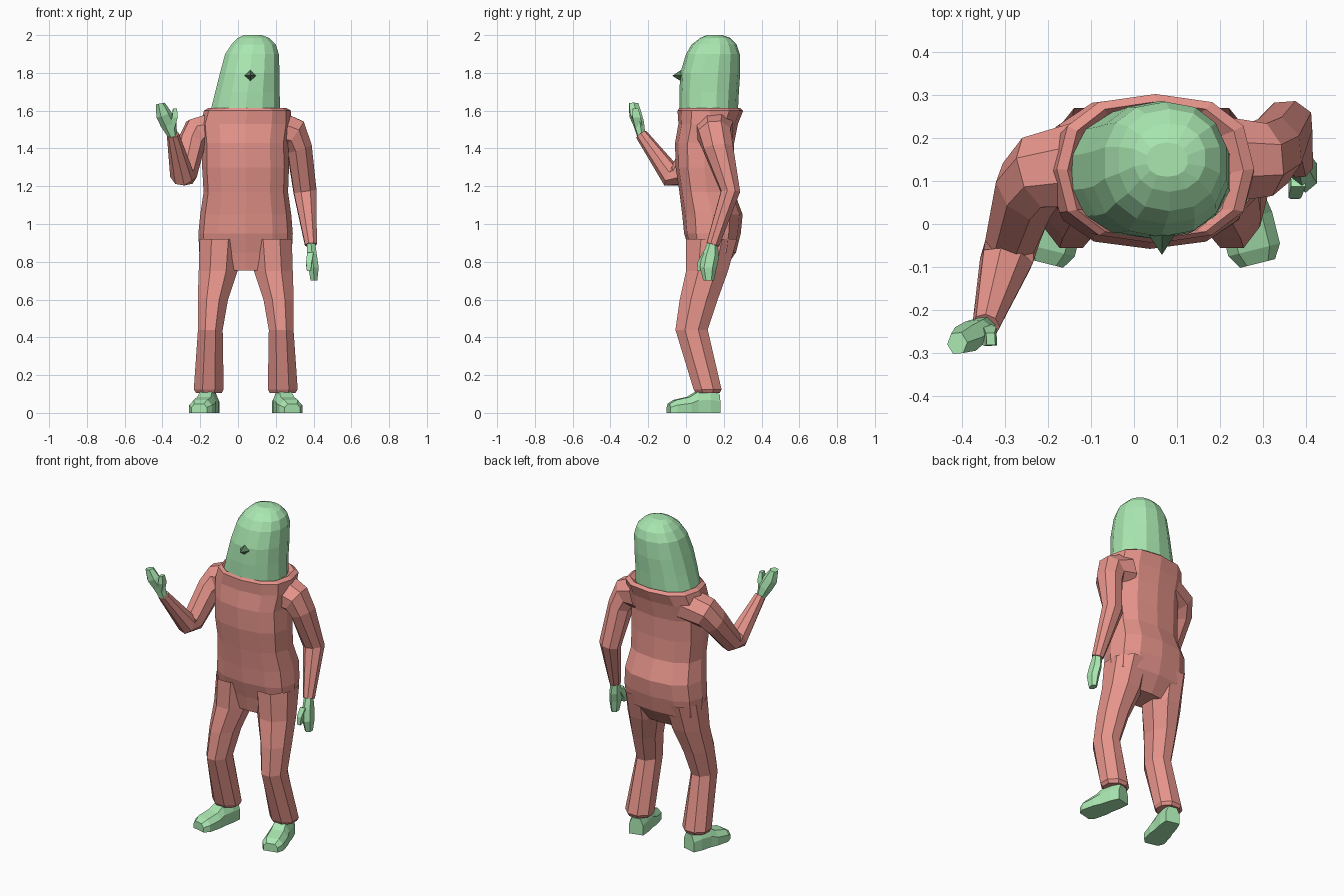
import bpy, bmesh, math
from mathutils import Vector

MID = 0.041  # symmetry line of hips, legs and feet


def material(name, rgb):
    m = bpy.data.materials.new(name)
    m.diffuse_color = (*rgb, 1)
    return m


RED = material("red_cloth", (0.80, 0.30, 0.26))
GREEN = material("green_skin", (0.40, 0.80, 0.44))
DARK = material("dark_green", (0.10, 0.22, 0.11))


def skin(name, rings, mat, caps=(True, True)):
    """Bridge equal-length point rings into a flat shaded object."""
    bm = bmesh.new()
    vr = [[bm.verts.new(p) for p in r] for r in rings]
    n = len(vr[0])
    for a, b in zip(vr, vr[1:]):
        for i in range(n):
            j = (i + 1) % n
            bm.faces.new((a[i], a[j], b[j], b[i]))
    for use, r in zip(caps, (vr[0], vr[-1])):
        if use:
            bm.faces.new(r)
    bmesh.ops.recalc_face_normals(bm, faces=bm.faces)
    me = bpy.data.meshes.new(name)
    bm.to_mesh(me)
    bm.free()
    me.materials.append(mat)
    ob = bpy.data.objects.new(name, me)
    bpy.context.collection.objects.link(ob)
    return ob


def section(n, power=1.0, turn=0.0):
    """Unit cross-section that touches its -1..1 bounding box."""
    pts = []
    for i in range(n):
        a = 2 * math.pi * (i + turn) / n - math.pi / 2
        c, s = math.cos(a), math.sin(a)
        pts.append((math.copysign(abs(c) ** power, c), math.copysign(abs(s) ** power, s)))
    mx, my = max(p[0] for p in pts), max(p[1] for p in pts)
    return [(x / mx, y / my) for x, y in pts]


def stack(rows, shape):
    """Horizontal rings from rows of z, x0, x1, y0, y1."""
    return [[((x0 + x1) / 2 + u * (x1 - x0) / 2, (y0 + y1) / 2 + v * (y1 - y0) / 2, z)
             for u, v in shape] for z, x0, x1, y0, y1 in rows]


def tube(name, rows, u, mat, n=6, caps=(True, True)):
    """Limb from rows of centre, direction, half-width, half-depth."""
    u, rings = Vector(u), []
    for c, d, a, b in rows:
        d = Vector(d).normalized()
        u = (u - d * u.dot(d)).normalized()
        v = d.cross(u)
        rings.append([Vector(c) + u * a * p + v * b * q for p, q in section(n, 1, 0.5)])
    return skin(name, rings, mat, caps)


def mirrored(rings):
    return [[(2 * MID - p[0], p[1], p[2]) for p in r] for r in rings]


# Torso with collar and hips
skin("torso", stack([
    (1.595, -0.14, 0.225, -0.03, 0.27), (1.615, -0.155, 0.255, -0.035, 0.285),
    (1.60, -0.18, 0.28, -0.045, 0.303), (1.53, -0.20, 0.28, -0.04, 0.275),
    (1.43, -0.19, 0.265, -0.058, 0.255), (1.30, -0.19, 0.27, -0.055, 0.25),
    (1.17, -0.182, 0.265, -0.035, 0.255), (1.05, -0.20, 0.282, -0.02, 0.30),
    (0.95, -0.21, 0.29, -0.01, 0.29), (0.85, -0.205, 0.285, 0.02, 0.265),
    (0.755, -0.12, 0.20, 0.04, 0.20)], section(12, 0.8)), RED)

# Head and beak
skin("head", stack([
    (1.60, -0.145, 0.224, -0.035, 0.275), (1.70, -0.12, 0.22, -0.035, 0.28),
    (1.80, -0.095, 0.22, -0.03, 0.287), (1.90, -0.068, 0.216, 0.0, 0.285),
    (1.95, -0.035, 0.20, 0.03, 0.268), (1.985, 0.0, 0.165, 0.075, 0.235),
    (2.00, 0.03, 0.125, 0.11, 0.19)], section(14, 0.9)), GREEN)
bpy.ops.mesh.primitive_cone_add(vertices=4, radius1=0.046, radius2=0, depth=0.07,
                                location=(0.065, -0.037, 1.785),
                                rotation=(math.pi / 2, 0, 0))
beak = bpy.context.object
beak.name = "beak"
beak.data.materials.append(DARK)

# Trouser legs and feet, left then mirrored
leg = stack([
    (0.92, 0.07, 0.285, 0.0, 0.27), (0.75, 0.085, 0.29, 0.0, 0.222),
    (0.60, 0.135, 0.295, -0.033, 0.168), (0.44, 0.163, 0.294, -0.056, 0.115),
    (0.125, 0.158, 0.316, 0.04, 0.188), (0.105, 0.168, 0.304, 0.052, 0.178)],
    section(8, 1, 0.5))

heel, toe = Vector((0.222, 0.172, 0)), Vector((0.288, -0.092, 0))
side = (toe - heel).cross(Vector((0, 0, 1))).normalized()
foot = []
for t, w, h in ((0, 0.042, 0.10), (0.2, 0.052, 0.115), (0.45, 0.055, 0.11),
                (0.6, 0.062, 0.085), (0.88, 0.062, 0.068), (1, 0.042, 0.048)):
    c = heel.lerp(toe, t)
    foot.append([c + side * w * a + Vector((0, 0, h * b)) for a, b in
                 ((-1, 0), (-1, 0.6), (-0.6, 1), (0.6, 1), (1, 0.6), (1, 0))])

skin("left_leg", leg, RED, (False, True))
skin("right_leg", mirrored(leg), RED, (False, True))
skin("left_foot", foot, GREEN)
skin("right_foot", mirrored(foot), GREEN)

# Lowered left arm
tube("left_sleeve", [
    ((0.20, 0.15, 1.50), (1, 0, -0.3), 0.10, 0.10),
    ((0.295, 0.15, 1.475), (0.8, 0.1, -0.6), 0.085, 0.085),
    ((0.325, 0.17, 1.40), (0.3, 0.1, -0.9), 0.078, 0.066),
    ((0.355, 0.235, 1.17), (0.15, -0.05, -1), 0.05, 0.06),
    ((0.386, 0.142, 0.89), (0.1, -0.3, -1), 0.034, 0.031)],
    (0, 1, 0), RED, 8, (False, True))
tube("left_hand", [
    ((0.386, 0.142, 0.90), (0, -0.2, -1), 0.027, 0.022),
    ((0.392, 0.13, 0.83), (0, -0.2, -1), 0.045, 0.026),
    ((0.400, 0.118, 0.77), (0, 0, -1), 0.045, 0.027),
    ((0.402, 0.12, 0.70), (0, 0, -1), 0.028, 0.018)], (0, 1, 0), GREEN)
tube("left_thumb", [
    ((0.383, 0.105, 0.84), (0, -0.5, -1), 0.02, 0.017),
    ((0.375, 0.078, 0.79), (0, -0.4, -1), 0.018, 0.015),
    ((0.375, 0.07, 0.75), (0, 0, -1), 0.012, 0.01)], (0, 1, 0), GREEN, 4)

# Raised right arm
tube("right_sleeve", [
    ((-0.12, 0.14, 1.50), (-1, 0, -0.3), 0.10, 0.09),
    ((-0.22, 0.12, 1.475), (-0.8, -0.3, -0.5), 0.085, 0.085),
    ((-0.25, 0.08, 1.42), (-0.4, -0.6, -0.8), 0.08, 0.07),
    ((-0.283, -0.04, 1.255), (-0.1, -0.8, -0.6), 0.058, 0.06),
    ((-0.297, -0.085, 1.262), (-0.15, -0.85, 0.4), 0.058, 0.062),
    ((-0.345, -0.237, 1.475), (-0.2, -0.55, 0.8), 0.03, 0.03)],
    (0, 1, 0), RED, 8, (False, True))
tube("right_hand", [
    ((-0.345, -0.235, 1.46), (-0.1, -0.3, 1), 0.024, 0.02),
    ((-0.368, -0.25, 1.53), (-0.3, -0.3, 1), 0.043, 0.026),
    ((-0.393, -0.268, 1.58), (-0.4, -0.2, 1), 0.042, 0.03),
    ((-0.412, -0.278, 1.638), (-0.2, 0, 1), 0.024, 0.024)], (1, 0.2, 0), GREEN)
tube("right_thumb", [
    ((-0.355, -0.25, 1.51), (0.3, -0.2, 1), 0.018, 0.018),
    ((-0.335, -0.262, 1.565), (0, 0, 1), 0.015, 0.022),
    ((-0.334, -0.268, 1.612), (0, 0, 1), 0.01, 0.014)], (1, 0, 0), GREEN, 4)
